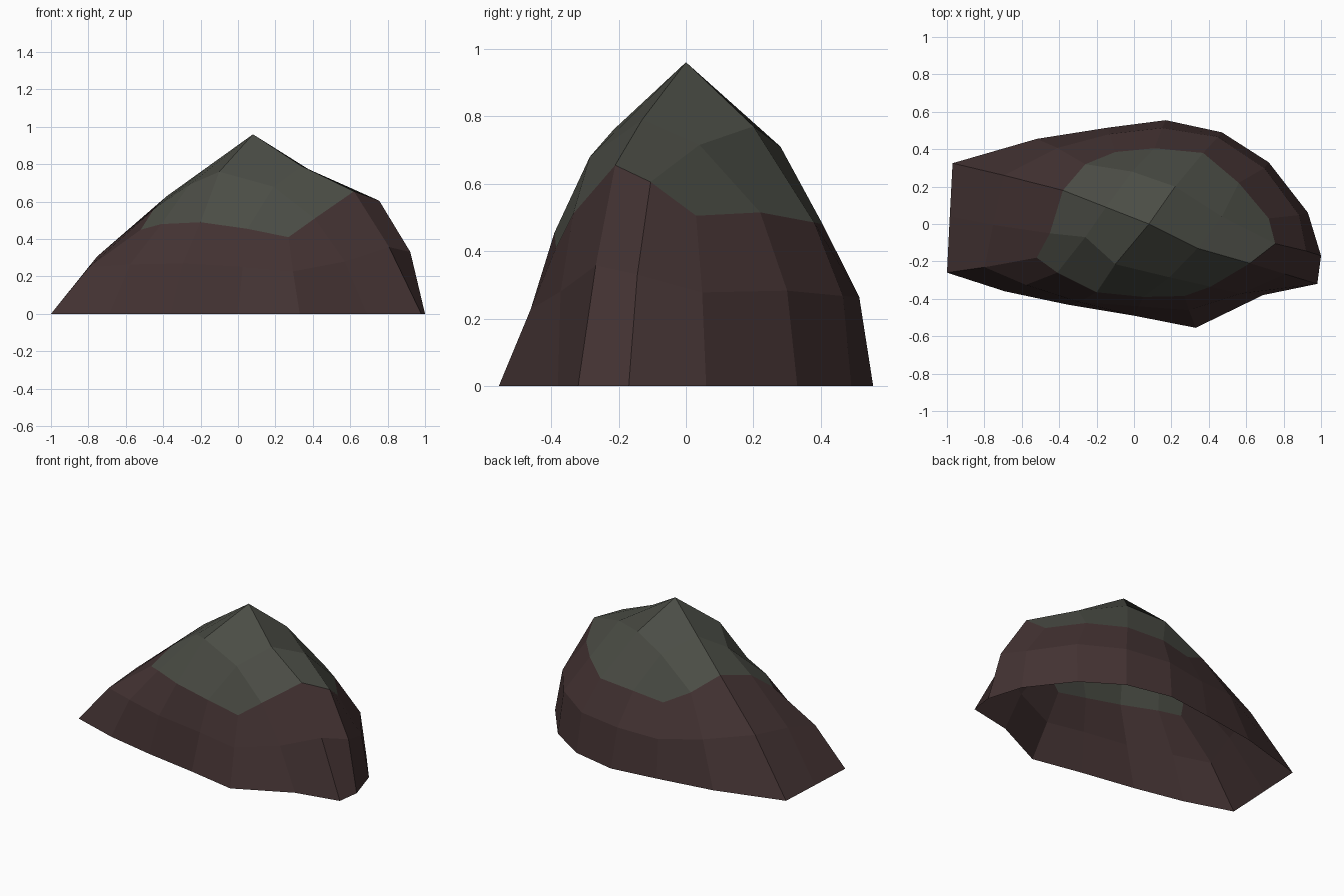
import bpy
import bmesh

if "Cube" in bpy.data.objects:
    bpy.data.objects.remove(bpy.data.objects["Cube"])

# Rings run counter-clockwise seen from above, starting at the right-hand ridge
PEAK = (0.08, 0.0, 0.96)
CROWN = [(.34, -.13, .79), (.47, .04, .715), (.22, .20, .77), (-.01, .28, .71),
         (-.15, .09, .795), (-.26, -.07, .69), (-.10, -.215, .76), (.19, -.285, .68)]
SHOULDER = [(.62, -.21, .655), (.755, -.105, .605), (.72, .03, .505), (.56, .22, .515),
            (.37, .38, .485), (.11, .405, .48), (-.10, .385, .45), (-.26, .32, .535),
            (-.38, .18, .63), (-.45, -.05, .56), (-.52, -.18, .45), (-.41, -.26, .48),
            (-.20, -.365, .49), (.05, -.39, .455), (.27, -.385, .41), (.41, -.335, .51)]
BASE = [(.98, -.32), (1, -.17), (.93, .06), (.72, .33), (.47, .49), (.17, .555),
        (-.14, .515), (-.52, .455), (-.97, .325), (-.985, .04), (-1, -.26),
        (-.69, -.36), (-.36, -.43), (0, -.49), (.33, -.555), (.69, -.38)]
BULGE = [1.01, 1.05, 1.07, 1.09, 1.07, 1.07, 1.07, 1.05,
         1.03, 1.05, 1.05, 1.05, 1.05, 1.0, .98, 1.04]


def material(name, rgb):
    mat = bpy.data.materials.new(name)
    mat.diffuse_color = (*rgb, 1)
    mat.use_nodes = True
    mat.node_tree.nodes["Principled BSDF"].inputs["Base Color"].default_value = mat.diffuse_color
    return mat


bm = bmesh.new()


def ring(points):
    return [bm.verts.new(p) for p in points]


def face(verts, index):
    bm.faces.new(verts).material_index = index


# Waist ring lies halfway between shoulder and base, pushed outwards
waist_points = [((s[0] + b[0]) / 2 * k, (s[1] + b[1]) / 2 * k, s[2] * .53 + .01)
                for s, b, k in zip(SHOULDER, BASE, BULGE)]
peak = bm.verts.new(PEAK)
crown, shoulder, waist = ring(CROWN), ring(SHOULDER), ring(waist_points)
base = ring([(x, y, 0) for x, y in BASE])

# Mossy cap: a 4 x 4 quad grid, one quarter at a time
for q in range(4):
    a, d, b = crown[2 * q], crown[2 * q + 1], crown[(2 * q + 2) % 8]
    s = [shoulder[(4 * q + i) % 16] for i in range(5)]
    face((peak, a, d, b), 1)
    face((a, s[0], s[1], d), 1)
    face((d, s[1], s[2], s[3]), 1)
    face((d, s[3], s[4], b), 1)

# Stone sides, open underneath
for upper, lower in ((shoulder, waist), (waist, base)):
    for i in range(16):
        j = (i + 1) % 16
        face((upper[i], lower[i], lower[j], upper[j]), 0)

mesh = bpy.data.meshes.new("rock")
bm.to_mesh(mesh)
bm.free()
mesh.materials.append(material("brown stone", (.056, .032, .032)))
mesh.materials.append(material("grey green moss", (.070, .074, .060)))
rock = bpy.data.objects.new("rock", mesh)
bpy.context.collection.objects.link(rock)
